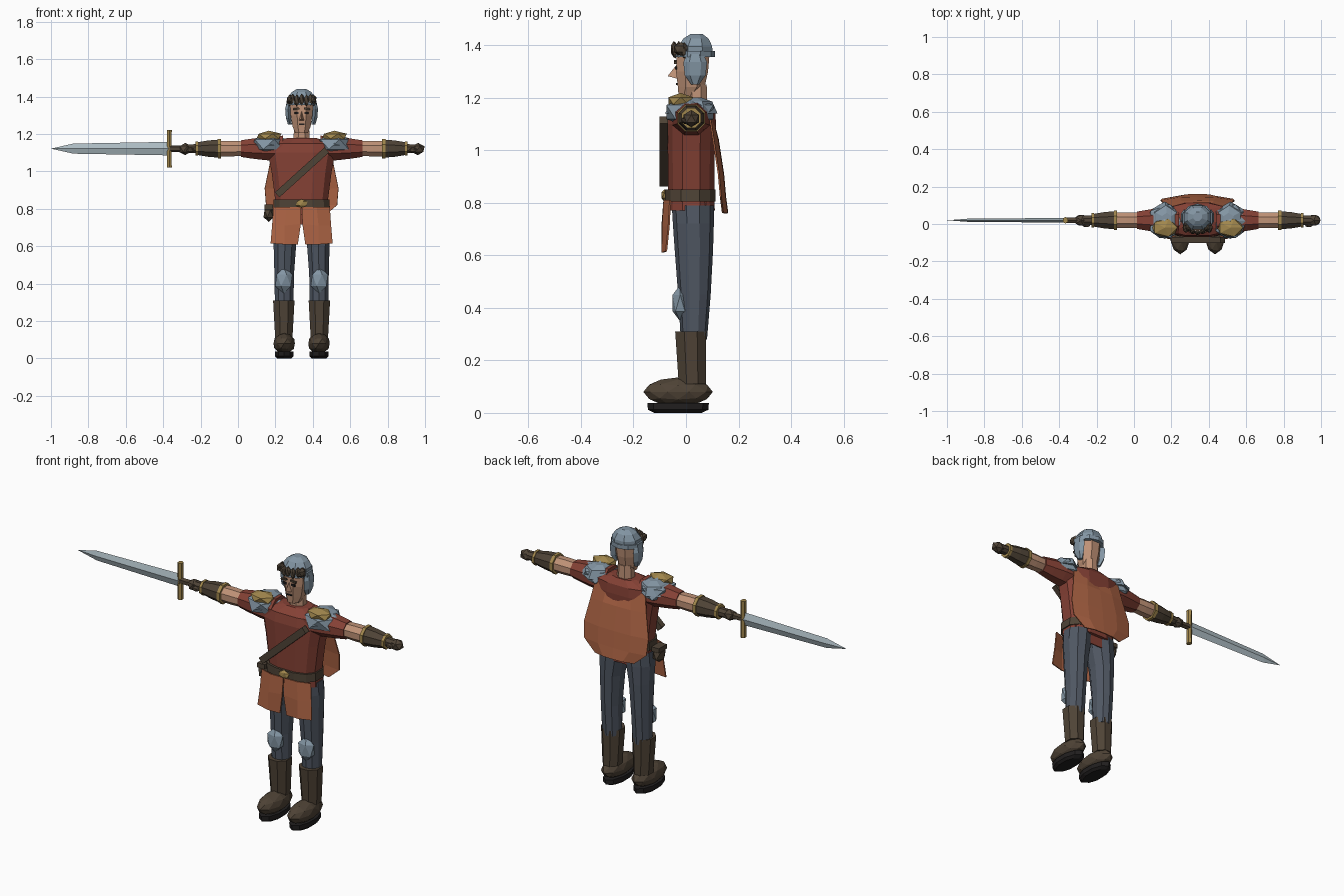
import bpy, bmesh, math
from mathutils import Vector, Matrix

if "Cube" in bpy.data.objects:
    bpy.data.objects.remove(bpy.data.objects["Cube"])

CX = 0.34   # body centre line


def mat(name, r, g, b):
    m = bpy.data.materials.new(name)
    m.diffuse_color = tuple((c / 255) ** 2.2 for c in (r, g, b)) + (1,)
    m.use_nodes = True
    m.node_tree.nodes["Principled BSDF"].inputs["Base Color"].default_value = m.diffuse_color
    return m


RED = mat("tunic_red", 132, 67, 56)
ORANGE = mat("cloth_orange", 172, 100, 70)
SKIN = mat("skin", 190, 145, 118)
STEEL = mat("steel", 130, 148, 162)
BLADE = mat("blade_metal", 172, 187, 194)
SLATE = mat("trouser_slate", 80, 87, 98)
BROWN = mat("leather_brown", 80, 69, 57)
GOLD = mat("brass", 160, 134, 78)
BLACK = mat("black", 38, 36, 36)


def finish(name, bm, m):
    me = bpy.data.meshes.new(name)
    bmesh.ops.recalc_face_normals(bm, faces=bm.faces)
    bm.to_mesh(me)
    bm.free()
    me.materials.append(m)
    ob = bpy.data.objects.new(name, me)
    bpy.context.collection.objects.link(ob)
    return ob


def loft(name, m, secs, n=8, axis='Z', p=1.0):
    """Rings of (position, centre a, centre b, radius a, radius b) along an axis."""
    bm = bmesh.new()
    rings = []
    for t, a, b, ra, rb in secs:
        ring = []
        for i in range(n):
            w = 2 * math.pi * (i + 0.5) / n
            c, s = math.cos(w), math.sin(w)
            u = a + ra * math.copysign(abs(c) ** p, c)
            v = b + rb * math.copysign(abs(s) ** p, s)
            ring.append(bm.verts.new((u, v, t) if axis == 'Z' else (t, u, v)))
        rings.append(ring)
    for r, q in zip(rings, rings[1:]):
        for i in range(n):
            j = (i + 1) % n
            bm.faces.new((r[i], r[j], q[j], q[i]))
    bm.faces.new(rings[0])
    bm.faces.new(rings[-1])
    return finish(name, bm, m)


def ball(name, m, c, r, sub=1, flat=None):
    """Faceted ellipsoid, optionally cut flat below a height."""
    bm = bmesh.new()
    bmesh.ops.create_icosphere(bm, subdivisions=sub, radius=1)
    for v in bm.verts:
        v.co = Vector([c[i] + v.co[i] * r[i] for i in range(3)])
        if flat is not None:
            v.co.z = max(v.co.z, flat)
    return finish(name, bm, m)


def box(name, m, c, size, turn=0.0):
    bm = bmesh.new()
    bmesh.ops.create_cube(bm, size=1)
    mx = Matrix.Translation(c) @ Matrix.Rotation(turn, 4, 'Y') @ Matrix.Diagonal((*size, 1))
    bm.transform(mx)
    return finish(name, bm, m)


def sheet(name, m, rows, thick=0.006):
    bm = bmesh.new()
    grid = [[bm.verts.new(p) for p in row] for row in rows]
    for a, b in zip(grid, grid[1:]):
        for i in range(len(a) - 1):
            bm.faces.new((a[i], a[i + 1], b[i + 1], b[i]))
    ob = finish(name, bm, m)
    s = ob.modifiers.new("thickness", 'SOLIDIFY')
    s.thickness = thick
    s.offset = 0
    return ob


# Torso, belt and neck
loft("tunic", RED, [(0.77, CX, .02, .15, .092), (.85, CX, .02, .145, .09), (1.0, CX, .02, .165, .092),
                    (1.10, CX, .022, .185, .095), (1.15, CX, .025, .18, .088),
                    (1.18, CX, .035, .075, .055)], 12, p=.75)
loft("belt", BROWN, [(.805, CX, .016, .155, .098), (.85, CX, .016, .153, .098)], 12, p=.75)
ball("buckle", GOLD, (CX, -.082, .828), (.035, .014, .024))
loft("neck", SKIN, [(1.14, CX, .04, .05, .045), (1.25, CX, .04, .042, .042)])
ball("belt_pouch", BROWN, (.165, 0, .775), (.032, .045, .045))
box("pouch_flap", BROWN, (.165, 0, .81), (.045, .07, .025))

# Chest strap, running diagonally
d = Vector((.475 - .21, 0, 1.115 - .875))
box("chest_strap", BROWN, (.342, -.085, .995), (d.length, .032, .036), -math.atan2(d.z, d.x))

# Front cloth panels, back skirt and cape
for s in (-1, 1):
    sheet("front_cloth", ORANGE, [
        [(CX + s * .002, -.083, .81), (CX + s * .08, -.083, .81), (CX + s * .15, -.06, .81)],
        [(CX + s * .004, -.09, .72), (CX + s * .09, -.088, .71), (CX + s * .157, -.065, .71)],
        [(CX + s * .02, -.087, .61), (CX + s * .09, -.09, .61), (CX + s * .165, -.075, .615)]])
sheet("tunic_back", RED, [[(CX + x, .105 - abs(x) * .25, z) for x in (-.13, -.06, .06, .13)]
                          for z in (.82, .715)])
cape = []
for z, hw, y, notch in ((1.15, .15, .105, .075), (1.04, .17, .122, .0), (.91, .197, .142, 0),
                        (.82, .19, .15, 0), (.76, .12, .158, 0)):
    cape.append([(CX + hw * k, y - .018 * abs(k) ** 3, z - notch * (1 - abs(k)))
                 for k in (-1, -.5, 0, .5, 1)])
sheet("cape", ORANGE, cape)

# Head and face
loft("head", SKIN, [(1.205, CX, .005, .036, .036), (1.24, CX, .02, .052, .055), (1.30, CX, .023, .063, .066),
                    (1.38, CX, .028, .068, .068)])
bm = bmesh.new()
nose = [bm.verts.new(p) for p in ((CX, -.036, 1.325), (CX - .014, -.034, 1.272), (CX + .014, -.034, 1.272),
                                  (CX, -.07, 1.282))]
for f in ((0, 1, 3), (0, 3, 2), (1, 2, 3), (0, 2, 1)):
    bm.faces.new([nose[i] for i in f])
finish("nose", bm, SKIN)
box("mouth", BLACK, (CX, -.034, 1.252), (.03, .008, .006))
for s in (-1, 1):
    box("eye", BLACK, (CX + s * .027, -.038, 1.313), (.022, .009, .011))
    box("eyebrow", BROWN, (CX + s * .029, -.041, 1.335), (.034, .009, .010), s * .15)

# Helmet with cheek flaps and front fringe
loft("helmet", STEEL, [(1.355, CX, .035, .076, .072), (1.395, CX, .035, .078, .07),
                       (1.425, CX, .038, .056, .052), (1.442, CX, .04, .025, .025)])
loft("helmet_rim", STEEL, [(1.355, CX, .03, .085, .08), (1.378, CX, .03, .085, .08)], 10)
for s in (-1, 1):
    loft("cheek_flap", STEEL, [(1.25, CX + s * .062, .035, .012, .015), (1.285, CX + s * .07, .035, .016, .04),
                               (1.335, CX + s * .072, .035, .018, .045), (1.37, CX + s * .068, .035, .014, .03)], 6)
    ball("side_roll", BROWN, (CX + s * .062, -.018, 1.385), (.02, .032, .026))
for i in range(7):
    a = math.radians(-66 + 22 * i)
    ball("fringe_lock", BROWN, (CX + .07 * math.sin(a), .02 - .066 * math.cos(a), 1.38 + .004 * (i % 2)),
         (.016, .014, .032))

# Arms, along x from the shoulder to the fist
Y, Z = .02, 1.122
for s in (-1, 1):
    def arm(name, m, secs, n=8):
        loft(name, m, [(CX + s * t, Y, Z, r, q) for t, r, q in secs], n, 'X')
    arm("sleeve", RED, [(.10, .08, .075), (.20, .072, .066), (.27, .06, .057), (.325, .05, .048)])
    arm("forearm", SKIN, [(.31, .044, .042), (.38, .046, .045), (.44, .045, .044)])
    arm("bracer_ring", GOLD, [(.43, .057, .056), (.448, .057, .056)])
    arm("bracer", BROWN, [(.445, .052, .052), (.50, .047, .047), (.56, .036, .036)])
    arm("cuff_ring", GOLD, [(.553, .041, .041), (.567, .041, .041)])
    arm("wrist", BROWN, [(.56, .028, .026), (.61, .026, .024)])
    ball("fist", BROWN, (CX + s * .622, Y, Z - .002), (.04, .034, .033))
    ball("thumb", BROWN, (CX + s * .595, Y - .025, Z - .008), (.024, .014, .015))

    # Shoulder armour
    ball("shoulder_pad", STEEL, (CX + s * .175, .015, 1.145), (.105, .105, .06))
    loft("shoulder_pad_top", STEEL, [(1.14, CX + s * .175, .02, .098, .1), (1.185, CX + s * .17, .025, .065, .075),
                                     (1.20, CX + s * .165, .025, .03, .035)], 6)
    ball("shoulder_plate", GOLD, (CX + s * .175, -.02, 1.188), (.075, .055, .03))

    # Legs, knee pads and boots
    x = CX + s * .093
    loft("trouser_leg", SLATE, [(.28, x, .03, .052, .05), (.45, x, .032, .055, .062), (.62, x - s * .004, .03, .064, .073),
                                (.72, x - s * .012, .028, .078, .078), (.79, x - s * .018, .026, .077, .08)], 10)
    ball("knee_pad", STEEL, (x + s * .002, -.022, .418), (.052, .034, .07))
    loft("boot_shaft", BROWN, [(.11, x + s * .002, .024, .05, .056), (.31, x + s * .002, .018, .062, .064)])
    ball("boot_foot", BROWN, (x, -.03, .08), (.06, .132, .055), 2, .03)
    loft("boot_sole", BLACK, [(.0, x, -.03, .04, .09), (.012, x, -.03, .053, .115),
                              (.038, x, -.03, .053, .117)], 10)

# Sword, pointing away from the right hand
loft("sword_grip", BROWN, [(-.365, Y, Z, .017, .018), (-.22, Y, Z, .017, .018)], 6, 'X')
loft("sword_guard", GOLD, [(1.02, -.367, Y, .015, .018), (1.12, -.367, Y, .013, .015),
                           (1.222, -.367, Y, .015, .018)], 6)
bm = bmesh.new()
rings = [[bm.verts.new(p) for p in ((t, Y, Z + h), (t, Y - w, Z), (t, Y, Z - h), (t, Y + w, Z))]
         for t, h, w in ((-.37, .036, .012), (-.88, .027, .009))]
tip = bm.verts.new((-1, Y, Z))
bm.faces.new(rings[0])
for i in range(4):
    j = (i + 1) % 4
    bm.faces.new((rings[0][i], rings[0][j], rings[1][j], rings[1][i]))
    bm.faces.new((rings[1][i], rings[1][j], tip))
finish("sword_blade", bm, BLADE)
